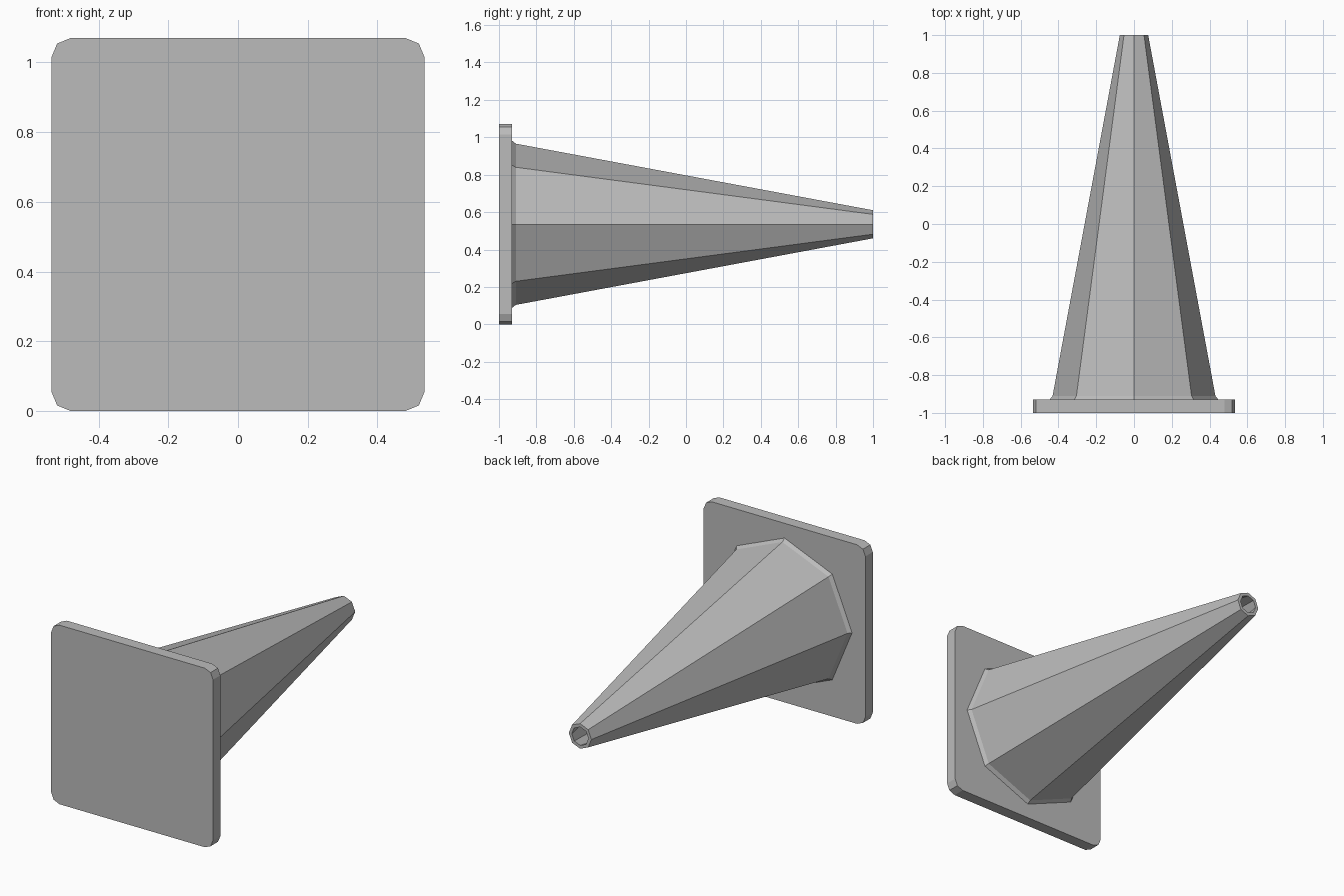
import bpy, bmesh, math

cube = bpy.data.objects.get("Cube")
if cube:
    bpy.data.objects.remove(cube, do_unlink=True)

HALF = 0.535      # half width of the base plate, also the height of the axis
BACK = -0.93      # where the cone meets the plate

grey = bpy.data.materials.new("plain_grey")
grey.use_nodes = True
colour = (0.5, 0.5, 0.5, 1)
grey.diffuse_color = colour
grey.node_tree.nodes["Principled BSDF"].inputs["Base Color"].default_value = colour


def finish(name, bm):
    """Turn the bmesh into a flat-shaded grey object."""
    bmesh.ops.recalc_face_normals(bm, faces=bm.faces)
    mesh = bpy.data.meshes.new(name)
    bm.to_mesh(mesh)
    bm.free()
    mesh.materials.append(grey)
    obj = bpy.data.objects.new(name, mesh)
    bpy.context.collection.objects.link(obj)
    return obj


# Square base plate with chamfered corners
bm = bmesh.new()
bmesh.ops.create_cube(bm, size=1)
for v in bm.verts:
    v.co.x *= 2 * HALF
    v.co.z = v.co.z * 2 * HALF + HALF
    v.co.y = -1 if v.co.y < 0 else BACK
corners = [e for e in bm.edges if abs(e.verts[0].co.y - e.verts[1].co.y) > 0.01]
bmesh.ops.bevel(bm, geom=corners, offset=0.055, segments=2, profile=0.5,
                affect='EDGES')
finish("base_plate", bm)

# Hollow eight-sided cone: (radius, y) from the flared foot, over the rim, inside
profile = [(0.447, BACK), (0.431, -0.91), (0.075, 1.0),
           (0.055, 1.0), (0.41, -0.91), (0.41, BACK)]
SIDES = 8
bm = bmesh.new()
rings = []
for radius, y in profile:
    angles = [math.tau * i / SIDES for i in range(SIDES)]
    rings.append([bm.verts.new((radius * math.cos(a), y, HALF + radius * math.sin(a)))
                  for a in angles])
for a, b in zip(rings, rings[1:]):
    for i in range(SIDES):
        j = (i + 1) % SIDES
        bm.faces.new((a[i], a[j], b[j], b[i]))
finish("cone_body", bm)
